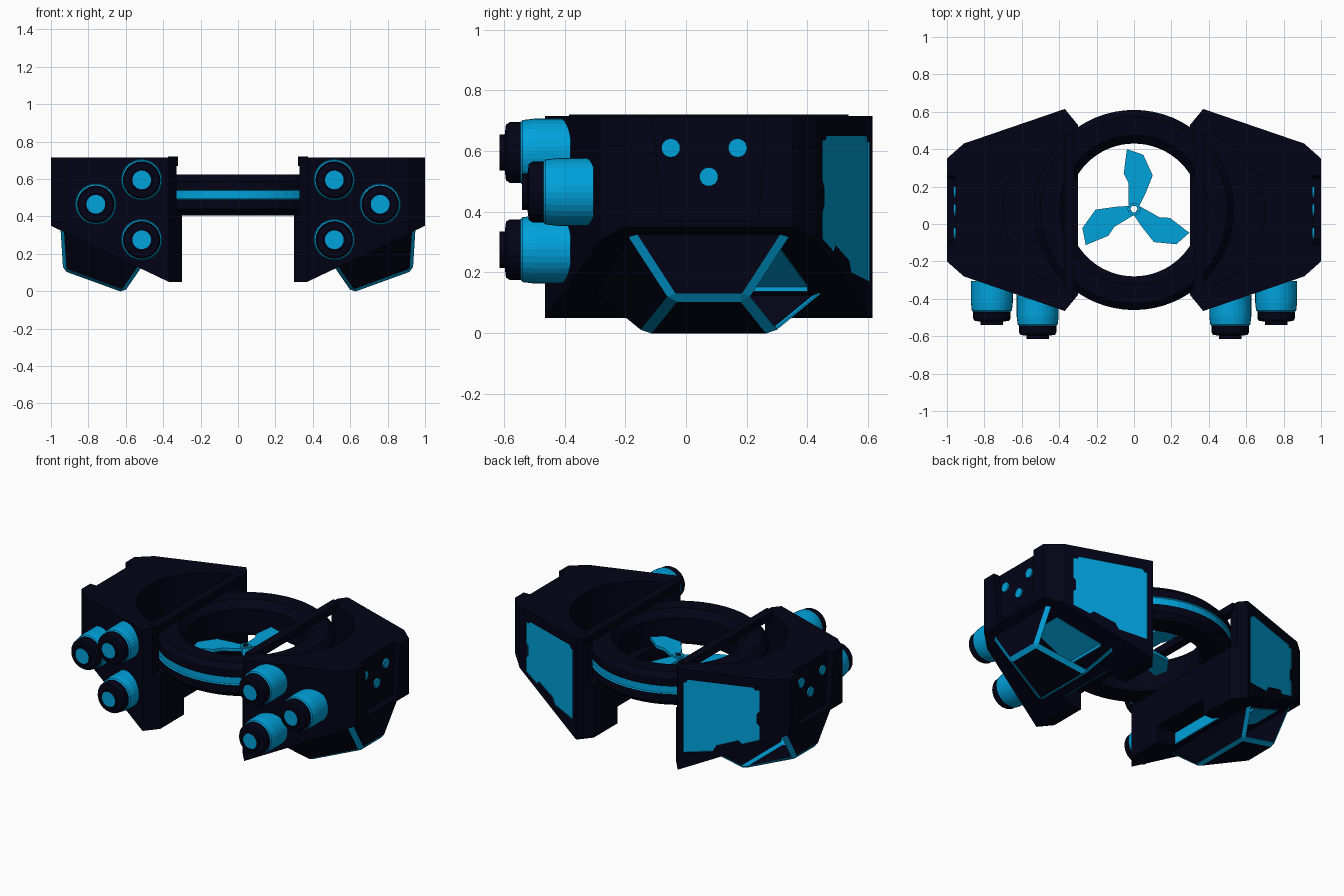
import bpy, bmesh, math
from mathutils import Vector, Matrix

if "Cube" in bpy.data.objects:
    bpy.data.objects.remove(bpy.data.objects["Cube"])


def material(name, rgb):
    m = bpy.data.materials.new(name)
    m.use_nodes = True
    m.diffuse_color = (*rgb, 1)
    m.node_tree.nodes["Principled BSDF"].inputs["Base Color"].default_value = (*rgb, 1)
    return m


DARK, BLUE = 0, 1
MATS = [material("dark navy", (0.0008, 0.0008, 0.008)), material("bright blue", (0, 0.36, 0.71))]
CY = 0.075  # centre line of the ring along y


def finish(name, bm, mirror=False, fix=True):
    if fix:
        bmesh.ops.recalc_face_normals(bm, faces=bm.faces)
    me = bpy.data.meshes.new(name)
    bm.to_mesh(me)
    bm.free()
    for m in MATS:
        me.materials.append(m)
    ob = bpy.data.objects.new(name, me)
    bpy.context.collection.objects.link(ob)
    if mirror:
        ob.modifiers.new("Mirror", "MIRROR").use_mirror_merge = False
    return ob


def revolve(bm, profile, mats, matrix, sides, closed=False):
    """Turn an (r, h) profile about local z; mats holds one index per segment."""
    loops = []
    for r, h in profile:
        loops.append([bm.verts.new(matrix @ Vector((r * math.cos(a), r * math.sin(a), h)))
                      for a in (math.tau * i / sides for i in range(sides))])
    pairs = list(zip(loops, loops[1:]))
    if closed:
        pairs.append((loops[-1], loops[0]))
    for (a, b), mat in zip(pairs, mats):
        for i in range(sides):
            j = (i + 1) % sides
            bm.faces.new((a[i], a[j], b[j], b[i])).material_index = mat
    if not closed:
        bm.faces.new(loops[0]).material_index = mats[0]
        bm.faces.new(loops[-1]).material_index = mats[-1]


def prism(bm, points, offset, mat=DARK):
    """Extrude a flat polygon by an offset vector."""
    low = [bm.verts.new(p) for p in points]
    high = [bm.verts.new(Vector(p) + Vector(offset)) for p in points]
    faces = [bm.faces.new(low), bm.faces.new(high)]
    for i in range(len(low)):
        j = (i + 1) % len(low)
        faces.append(bm.faces.new((low[i], low[j], high[j], high[i])))
    for f in faces:
        f.material_index = mat


def box(bm, x, y, z, mat=DARK):
    prism(bm, [(x[0], y[0], z[0]), (x[1], y[0], z[0]), (x[1], y[1], z[0]), (x[0], y[1], z[0])],
          (0, 0, z[1] - z[0]), mat)


def carve(ob, cutters):
    """Cut each object out of ob, then discard the cutters."""
    for c in cutters:
        mod = ob.modifiers.new("Cut", "BOOLEAN")
        mod.operation, mod.object, mod.solver = "DIFFERENCE", c, "EXACT"
        c.hide_render = True
    deps = bpy.context.evaluated_depsgraph_get()
    mesh = bpy.data.meshes.new_from_object(ob.evaluated_get(deps))
    ob.modifiers.clear()
    ob.data = mesh
    for c in cutters:
        bpy.data.objects.remove(c)


# Side pod: eight-sided plan with an underside rising outwards
def underside(x):
    return 0.05 + max(0, x - 0.37) * 0.476


plan = [(0.37, -0.465), (0.91, -0.28), (1, -0.2), (1, 0.35), (0.91, 0.43),
        (0.37, 0.615), (0.30, 0.53), (0.30, -0.38)]
bm = bmesh.new()
low = [bm.verts.new((x, y, underside(x))) for x, y in plan]
top = [bm.verts.new((x, y, 0.715)) for x, y in plan]
bm.faces.new(top)
bm.faces.new(low[:6])
bm.faces.new([low[0], low[5], low[6], low[7]])
for i in range(8):
    j = (i + 1) % 8
    bm.faces.new((low[i], low[j], top[j], top[i]))
pod = finish("side_pods", bm)

# Round well for the ring, stepped inner edge, outer side notch and low inner pocket
bm = bmesh.new()
revolve(bm, [(0.43, 0.41), (0.43, 0.9)], [DARK], Matrix.Translation((0.27, CY, 0)), 64)
well = finish("well_cutter", bm)
bm = bmesh.new()
box(bm, (0.2, 0.33), (-0.6, 0.8), (0.41, 0.9))
step = finish("step_cutter", bm)
bm = bmesh.new()
prism(bm, [(0.955, -0.08, 0.37), (0.955, 0.24, 0.37), (0.955, 0.262, 0.75), (0.955, -0.112, 0.75)],
      (0.1, 0, 0))
notch = finish("notch_cutter", bm)
bm = bmesh.new()
box(bm, (0.2, 0.44), (-0.135, 0.285), (-0.1, 0.16))
pocket = finish("pocket_cutter", bm)

# Notched panel sunk into the rear slanted face
outline = [(.06, .63), (.09, .63), (.11, .65), (.82, .65), (.84, .635), (.89, .635), (.89, .50),
           (.86, .48), (.86, .42), (.89, .40), (.89, .31), (.70, .27), (.66, .29), (.42, .24),
           (.38, .20), (.06, .17)]


def rear_panel(name, start, depth, mirror):
    out = Vector((0.324, 0.946, 0))
    bm = bmesh.new()
    prism(bm, [Vector((0.37 + 0.54 * t, 0.615 - 0.185 * t, z)) + out * start for t, z in outline],
          out * depth, BLUE)
    return finish(name, bm, mirror)


carve(pod, [well, step, notch, pocket, rear_panel("panel_cutter", -0.009, 0.05, False)])
pod.modifiers.new("Mirror", "MIRROR").use_mirror_merge = False
rear_panel("rear_panels", -0.011, 0.006, True)

# Blue back wall of the inner pocket
bm = bmesh.new()
box(bm, (0.432, 0.441), (-0.134, 0.284), (0.084, 0.159), BLUE)
finish("pocket_panels", bm, True)

# Bars bridging the open side of each well
bm = bmesh.new()
box(bm, (0.32, 0.375), (-0.385, 0.535), (0.67, 0.72))
finish("well_bars", bm, True)

# Round lamps inside the side notches
bm = bmesh.new()
for y, z in ((-0.05, 0.61), (0.17, 0.61), (CY, 0.515)):
    revolve(bm, [(0.031, 0), (0.031, 0.012)], [BLUE],
            Matrix.Translation((0.952, y, z)) @ Matrix.Rotation(math.pi / 2, 4, "Y"), 24)
finish("side_lamps", bm, True)

# Lower blister: dark plates with blue bevelled edges, open at the rear
bm = bmesh.new()
spec = [(0.95, -0.2, 0.35, 0.35), (0.935, -0.045, 0.195, 0.11),
        (0.61, -0.14, 0.29, -0.008), (0.515, -0.31, 0.46, 0.13)]
(a0, a1), (b0, b1), (c0, c1), (d0, d1) = [
    (bm.verts.new((x, y0, z)), bm.verts.new((x, y1, z))) for x, y0, y1, z in spec]
for quad in ((b0, b1, a1, a0), (c0, c1, b1, b0), (d0, d1, c1, c0),
             (a0, d0, c0, b0), (a1, b1, c1, d1)):
    bm.faces.new(quad)
edges = {e for v in (b0, b1, c0, c1) for e in v.link_edges}
bmesh.ops.bevel(bm, geom=list(edges), offset=0.02, offset_type="OFFSET", segments=1,
                affect="EDGES", material=BLUE)
bm.normal_update()
rear = [f for f in bm.faces if f.material_index == DARK and f.normal.y > 0.4]
bmesh.ops.delete(bm, geom=rear, context="FACES")
blister = finish("lower_blisters", bm, True, fix=False)
solid = blister.modifiers.new("Shell", "SOLIDIFY")
solid.thickness, solid.offset = 0.006, -1

# Blue plate and lip under each pod, inside the blister opening
bm = bmesh.new()
prism(bm, [(x, y, underside(x) - 0.002) for x, y in
           ((0.60, 0.1), (0.86, 0.1), (0.86, 0.31), (0.60, 0.4))], (0.002, 0, -0.005), BLUE)
box(bm, (0.592, 0.6), (0.1, 0.4), (0.137, 0.165), BLUE)
finish("underside_plates", bm, True)

# Three thrusters on the front of each pod
thruster = [(.05, .012), (.05, 0), (.06, 0), (.06, .018), (.092, .022), (.10, .035), (.10, .07),
            (.107, .077), (.112, .12), (.112, .235)]
colours = [DARK] * 6 + [BLUE] * 3
bm = bmesh.new()
for x, z, tip in ((0.515, 0.595, -0.615), (0.515, 0.275, -0.615), (0.76, 0.465, -0.54)):
    place = Matrix.Translation((x, tip, z)) @ Matrix.Rotation(-math.pi / 2, 4, "X")
    revolve(bm, thruster, colours, place, 32)
    revolve(bm, [(.05, .004), (.05, .012)], [BLUE], place, 32)
finish("thrusters", bm, True)

# Central ring with a blue band round its outside
section = [(.365, .405), (.50, .405), (.535, .44), (.535, .49), (.527, .495), (.527, .538),
           (.535, .543), (.535, .59), (.50, .625), (.40, .625), (.355, .58), (.355, .43)]
bm = bmesh.new()
revolve(bm, section, [BLUE if i in (3, 4, 5) else DARK for i in range(12)],
        Matrix.Translation((0, CY, 0)), 64, True)
finish("central_ring", bm)

# Three-bladed propeller with a hollow hub
blade = [(-.028, .016), (-.03, .14), (-.055, .19), (-.038, .32), (.05, .29), (.1, .18),
         (.06, .08), (.028, .016)]
bm = bmesh.new()
for k in range(3):
    turn = Matrix.Translation((0, 0.08, 0.475)) @ Matrix.Rotation(k * math.tau / 3, 4, "Z")
    prism(bm, [turn @ Vector((x, y, 0)) for x, y in blade], (0, 0, 0.02), BLUE)
finish("propeller", bm)
bm = bmesh.new()
revolve(bm, [(.018, .465), (.034, .465), (.034, .505), (.018, .505)], [BLUE, BLUE, BLUE, DARK],
        Matrix.Translation((0, 0.08, 0)), 24, True)
finish("propeller_hub", bm)
